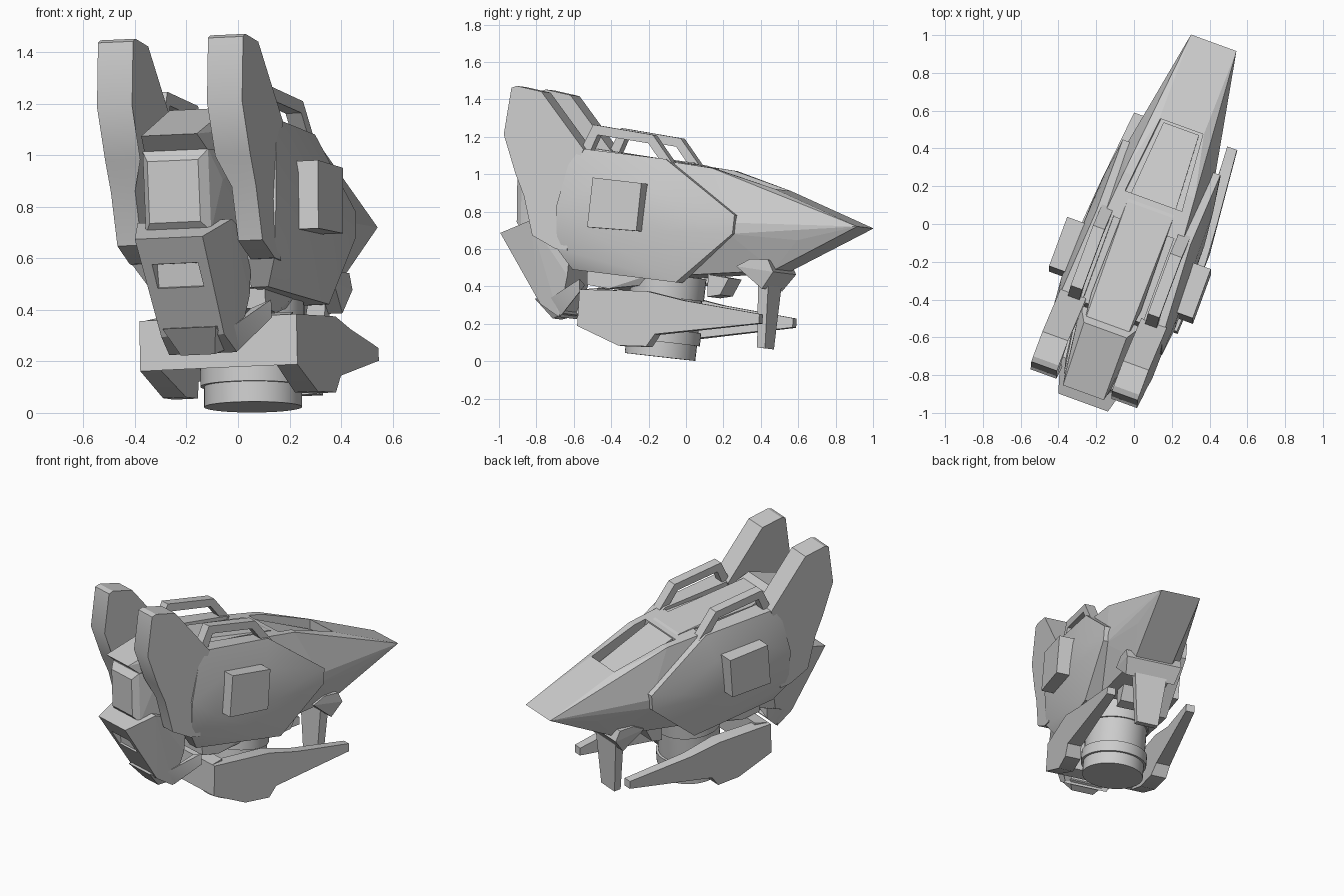
import bpy, bmesh
from math import radians
from mathutils import Matrix

if "Cube" in bpy.data.objects:
    bpy.data.objects.remove(bpy.data.objects["Cube"])

grey = bpy.data.materials.new("armour_grey")
grey.use_nodes = True
grey.diffuse_color = (0.6, 0.6, 0.6, 1)
grey.node_tree.nodes["Principled BSDF"].inputs["Base Color"].default_value = (0.6, 0.6, 0.6, 1)

# The whole head is turned and slightly rolled
POSE = (Matrix.Translation((0.065, -0.024, 0.7)) @ Matrix.Rotation(radians(-20), 4, 'Z')
        @ Matrix.Rotation(radians(-2.4), 4, 'Y') @ Matrix.Translation((0, 0, -0.7)))


def finish(name, bm, smooth=False):
    bmesh.ops.recalc_face_normals(bm, faces=bm.faces)
    mesh = bpy.data.meshes.new(name)
    bm.to_mesh(mesh)
    bm.free()
    mesh.materials.append(grey)
    ob = bpy.data.objects.new(name, mesh)
    ob.matrix_world = POSE
    bpy.context.collection.objects.link(ob)
    if smooth:
        bpy.context.view_layer.objects.active = ob
        ob.select_set(True)
        bpy.ops.object.shade_smooth_by_angle(angle=radians(30))
        ob.select_set(False)
    return ob


def add_hull(bm, pts):
    verts = [bm.verts.new(p) for p in pts]
    res = bmesh.ops.convex_hull(bm, input=verts)
    junk = {e for e in res["geom_interior"] + res["geom_unused"]
            if isinstance(e, bmesh.types.BMVert)}
    bmesh.ops.delete(bm, geom=list(junk), context='VERTS')
    bmesh.ops.dissolve_limit(bm, angle_limit=radians(1), verts=bm.verts, edges=bm.edges)


def flip(pts):
    return [(-x, y, z) for x, y, z in pts]


def centre_hull(name, half):
    """One convex solid, symmetric across the middle."""
    bm = bmesh.new()
    add_hull(bm, half + flip(half))
    return finish(name, bm)


def pair_hull(name, pts):
    """A smooth convex solid on each side."""
    for side, p in (("left", pts), ("right", flip(pts))):
        bm = bmesh.new()
        add_hull(bm, p)
        finish(side + "_" + name, bm, smooth=True)


def pair_prism(name, rows):
    """Side profile rows (y, z, inner x, outer x), made on each side."""
    for side, s in (("left", 1), ("right", -1)):
        bm = bmesh.new()
        a = [bm.verts.new((s * r[2], r[0], r[1])) for r in rows]
        b = [bm.verts.new((s * r[3], r[0], r[1])) for r in rows]
        bm.faces.new(a)
        bm.faces.new(b)
        for i in range(len(rows)):
            j = (i + 1) % len(rows)
            bm.faces.new((a[i], a[j], b[j], b[i]))
        finish(side + "_" + name, bm, smooth=True)


def cut(ob, cutter):
    mod = ob.modifiers.new("recess", 'BOOLEAN')
    mod.operation = 'DIFFERENCE'
    mod.object = cutter
    mod.solver = 'EXACT'
    cutter.hide_render = True
    cutter.hide_set(True)


# Helmet core and long tail wedge
centre_hull("helmet_core", [(.23, -.48, 1.09), (.23, 0, 1.05), (.2, -.5, .48), (.18, .05, .44)])
tail = centre_hull("tail_wedge", [
    (.128, 1.046, .715), (.125, .575, .915), (.2, .24, 1.025), (.22, 0, 1.06),
    (.25, .38, .73), (.25, .36, .67), (.165, .72, .64), (.12, .57, .48), (.19, .05, .45)])
cut(tail, centre_hull("tail_cutter", [(.12, .572, 1.0), (.12, .572, .82), (.16, .15, 1.2), (.16, .15, .97)]))
centre_hull("top_spine", [(.12, -.58, 1.15), (.14, -.42, 1.1), (.13, .1, 1.05), (.1, .56, .86),
                          (.1, -.5, .8), (.1, .5, .75)])

# Bulged side panels with ear boxes
rim = [(-.515, 1.13), (0, 1.07), (.4, .77), (.39, .67), (.07, .41), (-.53, .48), (-.6, .59), (-.6, .82)]
rim_x = [.295, .265, .275, .275, .27, .24, .295, .312]
pair_hull("side_panel", [(x, y, z) for x, (y, z) in zip(rim_x, rim)]
          + [(.17, y, z) for y, z in rim]
          + [(.325, -.4, .92), (.312, -.05, .9), (.325, -.45, .7), (.32, .02, .68), (.305, .2, .74)])
box = [(-.362, .965), (-.085, .935), (-.11, .68), (-.39, .7)]
pair_prism("ear_box", [(y, z, .28, .405) for y, z in box])

# Tall ear fins
fin = [(-.87, 1.45), (-.84, 1.46), (-.70, 1.43), (-.455, 1.12), (-.51, 1.0), (-.54, .58),
       (-.61, .59), (-.74, .66), (-.79, .87), (-.84, .99), (-.91, 1.2)]
pair_prism("ear_fin", [(y, z, .155 if z > .9 else .2, .3) for y, z in fin])

# Roof rails
rail = [(-.5, 1.1), (-.42, 1.255), (-.08, 1.2), (.04, 1.04),
        (-.02, 1.04), (-.105, 1.155), (-.395, 1.2), (-.44, 1.1)]
pair_prism("roof_rail", [(y, z, .185, .25) for y, z in rail])

# Forehead, face plate, chin and lower cheek wings
centre_hull("forehead", [(.115, -.93, 1.08), (.12, -.58, 1.18), (.13, -.86, 1.02),
                         (.17, -.5, 1.1), (.15, -.5, .95)])
centre_hull("face_plate", [(.105, -.9, .98), (.105, -.9, .74), (.135, -.865, 1.02), (.135, -.865, .7),
                           (.16, -.78, .9), (.19, -.5, .99), (.19, -.5, .65)])
chin = centre_hull("chin", [(.14, -.98, .68), (.195, -.79, .745), (.13, -.75, .30), (.14, -.64, .23),
                            (.18, -.58, .45), (.19, -.56, .66)])
cut(chin, centre_hull("chin_cutter", [(.095, -1.0, .58), (.095, -.86, .58), (.095, -.96, .46), (.095, -.85, .49)]))
centre_hull("chin_lip", [(.11, -.79, .33), (.1, -.76, .31), (.07, -.7, .225), (.11, -.62, .25), (.11, -.68, .34)])
pair_hull("cheek_wing", [(.14, -.63, .235), (.235, -.49, .36), (.235, -.49, .43), (.145, -.69, .33),
                         (.1, -.63, .25), (.15, -.49, .4)])

# Jaw guard arms and front bridge
jaw = [(-.457, .37, .24, .325), (-.07, .36, .25, .345), (.14, .31, .26, .33), (.555, .24, .235, .29),
       (.555, .19, .235, .29), (-.02, .13, .25, .34), (-.07, .065, .235, .335),
       (-.235, .07, .225, .32), (-.468, .175, .24, .325)]
pair_prism("jaw_arm", jaw)
centre_hull("jaw_bridge", [(.3, -.468, .175), (.3, -.457, .37), (.28, -.38, .185), (.28, -.37, .38)])

# Neck column
bm = bmesh.new()
tilt = Matrix.Translation((.005, -.11, .022)) @ Matrix.Rotation(radians(-6), 4, 'X')
for radius, low, high in ((.19, 0, .08), (.205, .08, .15), (.19, .15, .32), (.2, .32, .44)):
    bmesh.ops.create_cone(bm, cap_ends=True, segments=40, radius1=radius, radius2=radius, depth=high - low,
                          matrix=tilt @ Matrix.Translation((0, 0, (low + high) / 2)))
finish("neck", bm, smooth=True)
centre_hull("neck_mount", [(.2, -.46, .4), (.2, -.34, .38), (.2, -.46, .52), (.2, .05, .5), (.15, .05, .42)])

# Rear neck guard below the tail
centre_hull("rear_guard", [(.11, .48, .46), (.11, .54, .46), (.07, .465, .07), (.07, .51, .065)])
centre_hull("rear_hinge", [(.18, .38, .5), (.18, .46, .54), (.18, .56, .535), (.18, .59, .47), (.16, .52, .38)])
centre_hull("rear_clip", [(.1, .19, .46), (.1, .31, .44), (.1, .26, .35), (.1, .19, .34)])
